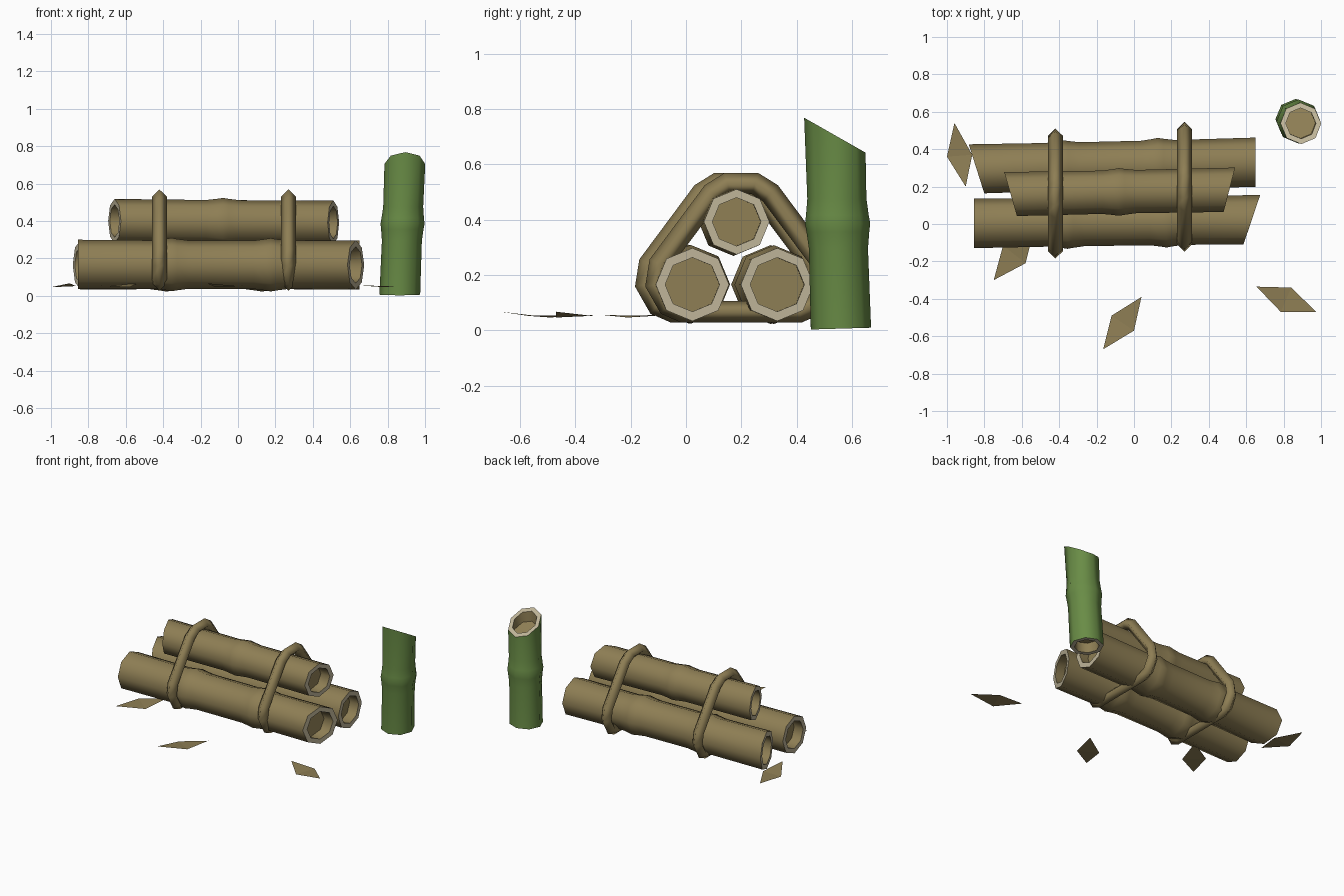
import bpy, bmesh, math
from mathutils import Vector

if "Cube" in bpy.data.objects:
    bpy.data.objects.remove(bpy.data.objects["Cube"])


def material(name, rgb):
    m = bpy.data.materials.new(name)
    m.diffuse_color = (*rgb, 1)
    m.use_nodes = True
    m.node_tree.nodes["Principled BSDF"].inputs["Base Color"].default_value = m.diffuse_color
    return m


TAN = material("dry_bamboo_tan", (0.27, 0.209, 0.089))
GREEN = material("fresh_bamboo_green", (0.141, 0.262, 0.061))
CREAM = material("cut_rim_cream", (0.515, 0.456, 0.314))
SIDES = 8


def finish(name, bm, mats, angle=60):
    bmesh.ops.recalc_face_normals(bm, faces=bm.faces)
    me = bpy.data.meshes.new(name)
    bm.to_mesh(me)
    bm.free()
    for m in mats:
        me.materials.append(m)
    me.shade_smooth()
    me.set_sharp_from_angle(angle=math.radians(angle))
    ob = bpy.data.objects.new(name, me)
    bpy.context.collection.objects.link(ob)
    return ob


def bridge(bm, a, b, mat):
    n = len(a)
    for i in range(n):
        f = bm.faces.new((a[i], a[(i + 1) % n], b[(i + 1) % n], b[i]))
        f.material_index = mat


def bamboo(name, p0, p1, radius, nodes, k0, k1, u, v, skin):
    """Hollow stalk from p0 to p1; k0/k1 slant the end cuts along y."""
    p0, p1, u, v = Vector(p0), Vector(p1), Vector(u), Vector(v)
    axis = (p1 - p0).normalized()
    length = (p1 - p0).length
    bm = bmesh.new()

    def ring(d, r, k=0):
        out = []
        for i in range(SIDES):
            a = 2 * math.pi * i / SIDES
            off = r * (math.cos(a) * u + math.sin(a) * v)
            out.append(bm.verts.new(p0 + axis * (d + k * off.y) + off))
        return out

    # floor, inner wall, rim, outer wall with swollen joints, rim, wall, floor
    inner, depth = radius * 0.74, 0.07
    rings = [ring(depth, inner, k0), ring(0, inner, k0), ring(0, radius, k0)]
    mats = [2, 1]
    for n in nodes:
        for d, s in ((-0.09, 0.98), (-0.03, 1.04), (0, 1.08), (0.03, 1.04), (0.09, 0.98)):
            rings.append(ring(n + d, radius * s))
            mats.append(0)
    rings += [ring(length, radius, k1), ring(length, inner, k1), ring(length - depth, inner, k1)]
    mats += [0, 1, 2]
    for a, b, m in zip(rings, rings[1:], mats):
        bridge(bm, a, b, m)
    for cap in (rings[0], rings[-1]):
        bm.faces.new(cap).material_index = 2
    return finish(name, bm, [skin, CREAM, TAN])


Y, Z, X = (0, 1, 0), (0, 0, 1), (1, 0, 0)

# bundle of three dry logs
bamboo("front_log", (-0.855, 0.003, 0.168), (0.63, 0.023, 0.165), 0.132, (0.5, 1.03), 0, 0.34, Y, Z, TAN)
bamboo("back_log", (-0.842, 0.295, 0.165), (0.65, 0.33, 0.165), 0.132, (0.46, 0.97), -0.315, 0, Y, Z, TAN)
bamboo("top_log", (-0.66, 0.16, 0.4), (0.51, 0.183, 0.392), 0.118, (0.58,), -0.29, 0.26, Y, Z, TAN)

# standing green stalk
bamboo("green_stalk", (0.865, 0.56, 0.006), (0.892, 0.538, 0.705), 0.109, (0.38,), 0.03, -0.58, X, Y, GREEN)


def strap(name, x, yc, r=0.04):
    """Diamond-section cord wrapped round the bundle."""
    half = [(0.05, 0.53), (0.105, 0.495), (0.295, 0.24), (0.308, 0.165), (0.265, 0.09), (0.21, 0.067)]
    path = [Vector((x, yc + a, z)) for a, z in half]
    path += [Vector((x, yc - a, z)) for a, z in reversed(half)]
    bm = bmesh.new()
    rings = []
    n = len(path)
    for i, p in enumerate(path):
        t0 = (p - path[i - 1]).normalized()
        t1 = (path[(i + 1) % n] - p).normalized()
        t = (t0 + t1).normalized()
        out = Vector((0, -t.z, t.y))
        side = Vector((1, 0, 0))
        rings.append([bm.verts.new(p + r * o) for o in (out, side, -out, -side)])
    for i in range(n):
        bridge(bm, rings[i], rings[(i + 1) % n], 0)
    finish(name, bm, [TAN], 100)


strap("left_strap", -0.42, 0.163)
strap("right_strap", 0.27, 0.2)

# fallen leaves: tip, side, tip, side as seen from above
leaves = [
    [(-0.96, 0.54), (-1.0, 0.36), (-0.9, 0.2), (-0.865, 0.37)],
    [(-0.75, -0.3), (-0.58, -0.21), (-0.535, -0.03), (-0.7, -0.115)],
    [(0.04, -0.39), (-0.12, -0.49), (-0.165, -0.67), (0.0, -0.57)],
    [(0.655, -0.335), (0.785, -0.47), (0.975, -0.47), (0.84, -0.34)],
]
for i, pts in enumerate(leaves):
    bm = bmesh.new()
    vs = [bm.verts.new((px, py, z)) for (px, py), z in zip(pts, (0.055, 0.046, 0.067, 0.052))]
    bm.faces.new((vs[0], vs[1], vs[3]))
    bm.faces.new((vs[1], vs[2], vs[3]))
    if sum(f.normal.z for f in bm.faces) == 0:
        bm.normal_update()
    for f in bm.faces:
        if f.normal.z < 0:
            f.normal_flip()
    me = bpy.data.meshes.new(f"leaf_{i + 1}")
    bm.to_mesh(me)
    bm.free()
    me.materials.append(TAN)
    bpy.context.collection.objects.link(bpy.data.objects.new(f"leaf_{i + 1}", me))
